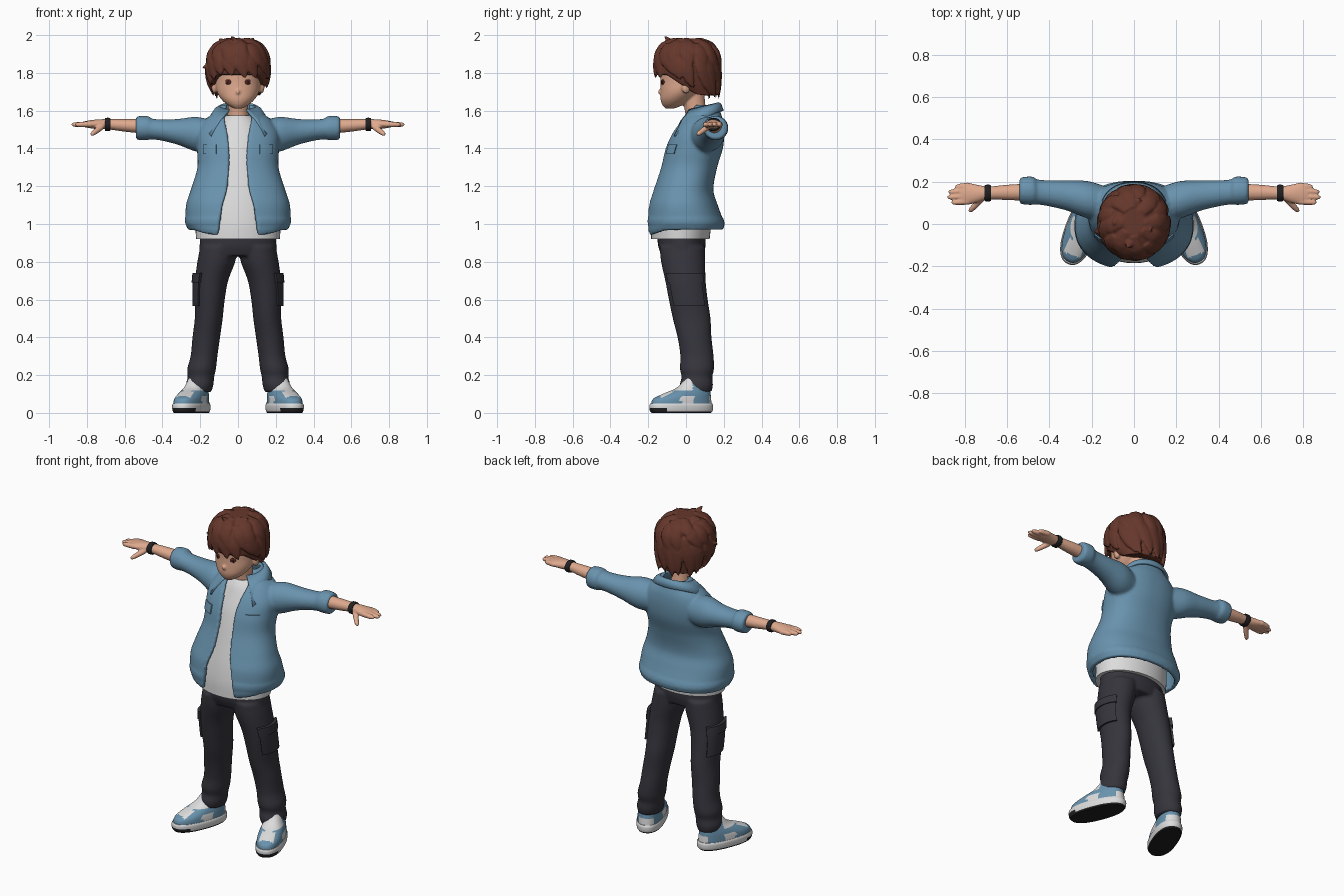
import bpy, bmesh, math, random
from mathutils import Vector, Matrix

if "Cube" in bpy.data.objects:
    bpy.data.objects.remove(bpy.data.objects["Cube"])

random.seed(4)
TAU = 2 * math.pi


def paint(name, rgb):
    m = bpy.data.materials.new(name)
    m.diffuse_color = (*rgb, 1)
    m.use_nodes = True
    m.node_tree.nodes["Principled BSDF"].inputs["Base Color"].default_value = m.diffuse_color
    return m


DENIM = paint("denim_blue", (0.14, 0.29, 0.42))
WHITE = paint("white", (0.72, 0.72, 0.72))
PANTS = paint("charcoal", (0.036, 0.035, 0.046))
SKIN = paint("skin", (0.74, 0.40, 0.27))
HAIR = paint("brown_hair", (0.13, 0.038, 0.024))
BLACK = paint("black", (0.015, 0.015, 0.017))
IRIS = paint("eye_brown", (0.12, 0.02, 0.015))


def sample(keys, t):
    """Smooth interpolation of (t, values...) rows."""
    i = max(k for k in range(len(keys) - 1) if k == 0 or keys[k][0] <= t)
    a, b = keys[i], keys[i + 1]
    p, q = keys[max(i - 1, 0)], keys[min(i + 2, len(keys) - 1)]
    h = b[0] - a[0]
    u = (t - a[0]) / h
    out = [t]
    for c in range(1, len(a)):
        m0 = (b[c] - p[c]) / (b[0] - p[0]) * h
        m1 = (q[c] - a[c]) / (q[0] - a[0]) * h
        out.append(a[c] * (2*u**3 - 3*u*u + 1) + m0 * (u**3 - 2*u*u + u)
                   + b[c] * (3*u*u - 2*u**3) + m1 * (u**3 - u*u))
    return out


def grid(rows, closed=True):
    """Skin rows of points; closed rows are also capped."""
    bm = bmesh.new()
    vs = [[bm.verts.new(p) for p in r] for r in rows]
    n = len(rows[0])
    for r, s in zip(vs, vs[1:]):
        for j in range(n if closed else n - 1):
            k = (j + 1) % n
            bm.faces.new((r[j], r[k], s[k], s[j]))
    if closed:
        bm.faces.new(vs[0][::-1])
        bm.faces.new(vs[-1])
    bmesh.ops.recalc_face_normals(bm, faces=bm.faces)
    return bm


def upright(t, a, b):
    return (a, b, t)


def sideways(t, a, b):
    return (t, a, b)


def tube(keys, m=24, n=32, p=1.0, arc=None, thick=0, grow=0, span=None, place=upright):
    """Loft of rings (t, centre a, centre b, radius a, radius b); arc makes a thick open shell."""
    t0, t1 = span or (keys[0][0], keys[-1][0])
    rows = []
    for i in range(m + 1):
        k = sample(keys, t0 + (t1 - t0) * i / m)

        def pt(ang, g):
            s, c = math.sin(ang), math.cos(ang)
            return place(k[0], k[1] + (k[3] + g) * math.copysign(abs(s)**p, s),
                         k[2] - (k[4] + g) * math.copysign(abs(c)**p, c))
        if arc:
            a0, a1 = arc(k)
            angs = [a0 + (a1 - a0) * j / n for j in range(n + 1)]
            rows.append([pt(a, grow) for a in angs] + [pt(a, grow - thick) for a in reversed(angs)])
        else:
            rows.append([pt(TAU * j / n, grow) for j in range(n)])
    return grid(rows)


def strand(pts, radii, flat=1.0, centre=Vector((0, 0, 0)), n=10):
    """Tapered, flattened tube along a path."""
    rows = []
    for i, p in enumerate(pts):
        t = (pts[min(i + 1, len(pts) - 1)] - pts[max(i - 1, 0)]).normalized()
        side = t.cross(p - centre).normalized()
        out = side.cross(t)
        rows.append([p + side * radii[i] * math.cos(TAU * j / n)
                     + out * radii[i] * flat * math.sin(TAU * j / n) for j in range(n)])
    return grid(rows)


def ball(loc, size, turn=0):
    bm = bmesh.new()
    bmesh.ops.create_uvsphere(bm, u_segments=20, v_segments=12, radius=1, matrix=Matrix.Translation(loc)
                              @ Matrix.Rotation(turn, 4, 'Z') @ Matrix.Diagonal((*size, 1)))
    return bm


def mirrored(bm):
    c = bm.copy()
    bmesh.ops.scale(c, vec=(-1, 1, 1), verts=c.verts)
    bmesh.ops.reverse_faces(c, faces=c.faces)
    return c


def build(name, bms, mats, mirror=False, voxel=0, solid=0, smooth=3):
    """Join pieces into one object, optionally fused by voxel remeshing."""
    bm = bmesh.new()
    for b in bms + ([mirrored(b) for b in bms] if mirror else []):
        tmp = bpy.data.meshes.new("tmp")
        b.to_mesh(tmp)
        bm.from_mesh(tmp)
        bpy.data.meshes.remove(tmp)
    for f in bm.faces:
        f.smooth = True
    me = bpy.data.meshes.new(name)
    bm.to_mesh(me)
    me.set_sharp_from_angle(angle=math.radians(45))
    for m in mats:
        me.materials.append(m)
    ob = bpy.data.objects.new(name, me)
    bpy.context.collection.objects.link(ob)
    if solid:
        ob.modifiers.new("Thickness", 'SOLIDIFY').thickness = solid
    if voxel:
        r = ob.modifiers.new("Fuse", 'REMESH')
        r.mode, r.voxel_size, r.use_smooth_shade = 'VOXEL', voxel, True
        s = ob.modifiers.new("Soften", 'SMOOTH')
        s.iterations, s.factor = smooth, 0.5
    return ob


# Jacket: open-front body shell with sleeves; last column is half the opening width
P = 0.88
body = [(0.97, 0, -0.003, 0.265, 0.2, 0.11), (1.0, 0, -0.005, 0.276, 0.207, 0.105),
        (1.1, 0, -0.017, 0.275, 0.185, 0.085), (1.18, 0, -0.015, 0.25, 0.16, 0.062),
        (1.3, 0, 0.015, 0.215, 0.15, 0.05), (1.4, 0, 0.042, 0.217, 0.153, 0.05),
        (1.48, 0, 0.063, 0.215, 0.139, 0.06), (1.55, 0, 0.083, 0.175, 0.113, 0.075),
        (1.6, 0, 0.095, 0.115, 0.085, 0.075), (1.63, 0, 0.1, 0.092, 0.075, 0.07)]


def opening(k):
    a = math.asin((k[5] / k[3]) ** (1 / P))
    return a, TAU - a


shell = tube(body, 50, 72, P, opening, 0.024)
for v in shell.verts:  # front corners hang lower
    v.co.z -= max(0, -v.co.y - 0.1) * 0.35 * max(0, (1.1 - v.co.z) / 0.13)
hem = tube(body, 3, 72, P, opening, 0.02, 0.004, (1.0, 1.03))
sleeve = tube([(0.14, 0.1, 1.465, 0.08, 0.085), (0.22, 0.115, 1.475, 0.088, 0.092),
               (0.32, 0.135, 1.488, 0.071, 0.068), (0.42, 0.147, 1.499, 0.06, 0.055),
               (0.5, 0.155, 1.507, 0.058, 0.056), (0.52, 0.155, 1.508, 0.05, 0.05)], 24, place=sideways)
cuff = tube([(0.465, 0.155, 1.508, 0.06, 0.058), (0.475, 0.157, 1.508, 0.067, 0.064),
             (0.53, 0.157, 1.508, 0.064, 0.063), (0.54, 0.157, 1.508, 0.058, 0.057)], 10, place=sideways)
build("jacket", [shell, hem, sleeve, cuff, mirrored(sleeve), mirrored(cuff)], [DENIM], voxel=0.009)
flap = tube(body, 6, 12, P, lambda k: (0.5, 0.95), 0.012, 0.006, (1.37, 1.42))
build("chest_pocket_flap", [flap], [DENIM], mirror=True)

# Folded collar
top, mid, low = [], [], []
for j in range(41):
    a = 0.5 + (TAU - 1.0) * j / 40
    f = (1 + math.cos(a)) / 2
    o = math.pi + (a - math.pi) * 0.78
    t = Vector((0.098 * math.sin(a), 0.09 - 0.085 * math.cos(a), 1.645 - 0.04 * f))
    b = Vector((0.165 * math.sin(o), 0.09 - 0.11 * math.cos(o) - 0.115 * f * f, 1.60 - 0.15 * f * f))
    top.append(t)
    mid.append((t + b) / 2 + Vector((0, 0, 0.012)))
    low.append(b)
build("collar", [grid([top, mid, low], closed=False)], [DENIM], solid=0.012)

# T-shirt
build("shirt", [tube([(0.92, 0, -0.03, 0.222, 0.155), (1.0, 0, -0.025, 0.225, 0.158),
                      (1.1, 0, -0.02, 0.215, 0.148), (1.2, 0, -0.01, 0.2, 0.135),
                      (1.4, 0, 0.037, 0.17, 0.13), (1.5, 0, 0.057, 0.14, 0.108),
                      (1.56, 0, 0.058, 0.085, 0.08), (1.575, 0, 0.06, 0.068, 0.066)], 30, 40)], [WHITE])

# Trousers with side pockets
leg_keys = [(0.11, 0.205, 0.055, 0.064, 0.08), (0.15, 0.203, 0.055, 0.073, 0.088),
            (0.19, 0.196, 0.058, 0.07, 0.081), (0.23, 0.193, 0.058, 0.076, 0.09),
            (0.3, 0.18, 0.058, 0.071, 0.088), (0.4, 0.168, 0.045, 0.073, 0.09),
            (0.5, 0.155, 0.03, 0.074, 0.1), (0.6, 0.15, 0.012, 0.08, 0.103),
            (0.7, 0.14, -0.003, 0.088, 0.107), (0.8, 0.115, -0.015, 0.1, 0.117),
            (0.88, 0.1, -0.02, 0.1, 0.12)]
hips = tube([(0.83, 0, -0.018, 0.205, 0.11), (0.88, 0, -0.022, 0.204, 0.125),
             (0.95, 0, -0.025, 0.2, 0.128)], 8)
leg = tube(leg_keys, 50)
build("trousers", [hips, leg, mirrored(leg)], [PANTS], voxel=0.009, smooth=2)
pocket = tube(leg_keys, 8, 12, 1, lambda k: (0.75, 2.4), 0.025, 0.011, (0.565, 0.73))
pocket_flap = tube(leg_keys, 4, 12, 1, lambda k: (0.7, 2.45), 0.025, 0.017, (0.69, 0.74))
build("side_pocket", [pocket, pocket_flap], [PANTS], mirror=True)

# Shoes, built along y and then toed out
toe_out = Matrix.Translation((0.247, -0.025, 0)) @ Matrix.Rotation(math.radians(21), 4, 'Z')


def shoe_part(name, keys, mats, rule, m):
    bm = tube(keys, m, 64, 0.85)
    for f in bm.faces:
        f.material_index = int(rule(f.calc_center_median()))
    bm.transform(toe_out)
    build(name, [bm], mats, mirror=True)


def white_patch(c):
    return ((c.z > 0.118 and c.y < 0.045) or (c.z > 0.07 and abs(c.y + 0.095) < 0.035 and abs(c.x) < 0.04)
            or (c.z < 0.088 and abs(c.x) > 0.045 and -0.03 < c.y < 0.045) or (c.y > 0.14 and c.z < 0.09))


shoe_part("shoe_sole", [(0, 0, 0, 0.07, 0.165), (0.012, 0, 0, 0.076, 0.174), (0.04, 0, 0, 0.078, 0.176),
                        (0.05, 0, 0, 0.074, 0.171)], [WHITE, BLACK],
          lambda c: c.z < (0.026 if c.y < -0.1 else 0.008), 12)
shoe_part("shoe_upper", [(0.04, 0, 0, 0.073, 0.168), (0.075, 0, 0.005, 0.071, 0.16),
                         (0.1, 0, 0.03, 0.066, 0.132), (0.13, 0, 0.064, 0.056, 0.092),
                         (0.165, 0, 0.08, 0.045, 0.068), (0.185, 0, 0.082, 0.036, 0.056)],
          [DENIM, WHITE], white_patch, 30)

# Forearms and hands
arm = tube([(0.47, 0.15, 1.515, 0.042, 0.04), (0.6, 0.149, 1.522, 0.036, 0.033),
            (0.69, 0.146, 1.528, 0.031, 0.027), (0.74, 0.143, 1.528, 0.042, 0.026),
            (0.79, 0.143, 1.528, 0.052, 0.02), (0.82, 0.143, 1.528, 0.046, 0.014)], 24, place=sideways)
digits = [(0.78, y, 1.528, x, y - 0.006, 1.526) for y, x in ((0.107, 0.862), (0.132, 0.882), (0.157, 0.876), (0.18, 0.845))]
digits.append((0.72, 0.118, 1.515, 0.778, 0.058, 1.472))
fingers = []
for d in digits:
    a, b = Vector(d[:3]), Vector(d[3:])
    fingers.append(strand([a.lerp(b, t) for t in (0, 0.3, 0.6, 0.85, 0.96, 1)],
                          [0.016, 0.0155, 0.0145, 0.012, 0.008, 0.003]))
build("forearm_and_hand", [arm] + fingers, [SKIN], mirror=True, voxel=0.005, smooth=2)
build("wrist_band", [tube([(0.675, 0.146, 1.527, 0.036, 0.032), (0.68, 0.146, 1.527, 0.039, 0.035),
                           (0.7, 0.146, 1.527, 0.039, 0.035), (0.705, 0.146, 1.527, 0.036, 0.032)],
                          6, place=sideways)], [BLACK], mirror=True)

# Head, neck, ears and nose
head = tube([(1.612, 0, -0.085, 0.022, 0.025), (1.63, 0, -0.07, 0.055, 0.055),
             (1.66, 0, -0.053, 0.088, 0.082), (1.7, 0, -0.03, 0.112, 0.105),
             (1.75, 0, -0.01, 0.121, 0.124), (1.8, 0, 0, 0.125, 0.135),
             (1.88, 0, 0.01, 0.12, 0.135), (1.95, 0, 0.01, 0.08, 0.09)], 36, 40)
neck = tube([(1.52, 0, 0.062, 0.062, 0.062), (1.6, 0, 0.05, 0.054, 0.056), (1.72, 0, 0.03, 0.06, 0.065)], 8)
ears = [ball((s * 0.124, 0.0, 1.725), (0.016, 0.024, 0.034)) for s in (-1, 1)]
nose = ball((0, -0.135, 1.7), (0.011, 0.013, 0.014))
build("head", [head, neck, nose] + ears, [SKIN], voxel=0.006, smooth=2)
build("iris", [ball((0.052, -0.123, 1.752), (0.017, 0.005, 0.014), 0.45)], [IRIS], mirror=True)
build("pupil", [ball((0.052, -0.126, 1.752), (0.007, 0.005, 0.009), 0.45)], [BLACK], mirror=True)

# Hair: cap with a hairline plus rows of overlapping locks
cap_keys = [(1.68, 0, 0.06, 0.118, 0.1), (1.74, 0, 0.017, 0.145, 0.152), (1.82, 0, 0.008, 0.157, 0.163),
            (1.9, 0, 0.008, 0.145, 0.155), (1.95, 0, 0.008, 0.11, 0.125), (1.982, 0, 0.01, 0.045, 0.06)]


def hairline(y):
    return 1.68 + 0.11 * min(1, max(0, (0.06 - y) / 0.16))


cap = tube(cap_keys, 30, 40)
for v in cap.verts:
    v.co.z = max(v.co.z, hairline(v.co.y))
locks = [cap]
middle = Vector((0, 0.01, 1.8))
for count, z0, z1, width in ((17, 1.9, 0, 0.036), (13, 1.955, 1.83, 0.038), (8, 1.98, 1.91, 0.034)):
    for i in range(count):
        az = TAU * (i + random.uniform(-0.2, 0.2)) / count
        end = (z1 or hairline(-0.16 * math.cos(az)) - 0.012) + random.uniform(-0.012, 0.012)
        swirl = random.uniform(0.2, 0.45)
        pts, radii = [], []
        for s in range(9):
            t = s / 8
            k = sample(cap_keys, z0 + (max(end, 1.68) - z0) * t)
            ang, lift = az + swirl * t, 0.003 + 0.012 * t * t
            pts.append(Vector(((k[3] + lift) * math.sin(ang), k[2] - (k[4] + lift) * math.cos(ang),
                               z0 + (end - z0) * t)))
            radii.append(width * min(1, 0.5 + 1.5 * t) * (1 - t**3) + 0.003)
        locks.append(strand(pts, radii, 0.38, middle))
for base, tip in (((0.0, -0.06, 1.94), (-0.035, -0.115, 1.997)), ((0.04, 0, 1.95), (0.085, -0.03, 1.985)),
                  ((-0.12, -0.02, 1.86), (-0.19, -0.04, 1.825)), ((-0.05, 0.04, 1.95), (-0.1, 0.0, 1.982)),
                  ((0.0, 0.08, 1.94), (0.03, 0.12, 1.975))):
    a, b = Vector(base), Vector(tip)
    locks.append(strand([a.lerp(b, t) for t in (0, 0.35, 0.7, 1)], [0.035, 0.028, 0.017, 0.004], 0.6))
build("hair", locks, [HAIR], voxel=0.006, smooth=1)
